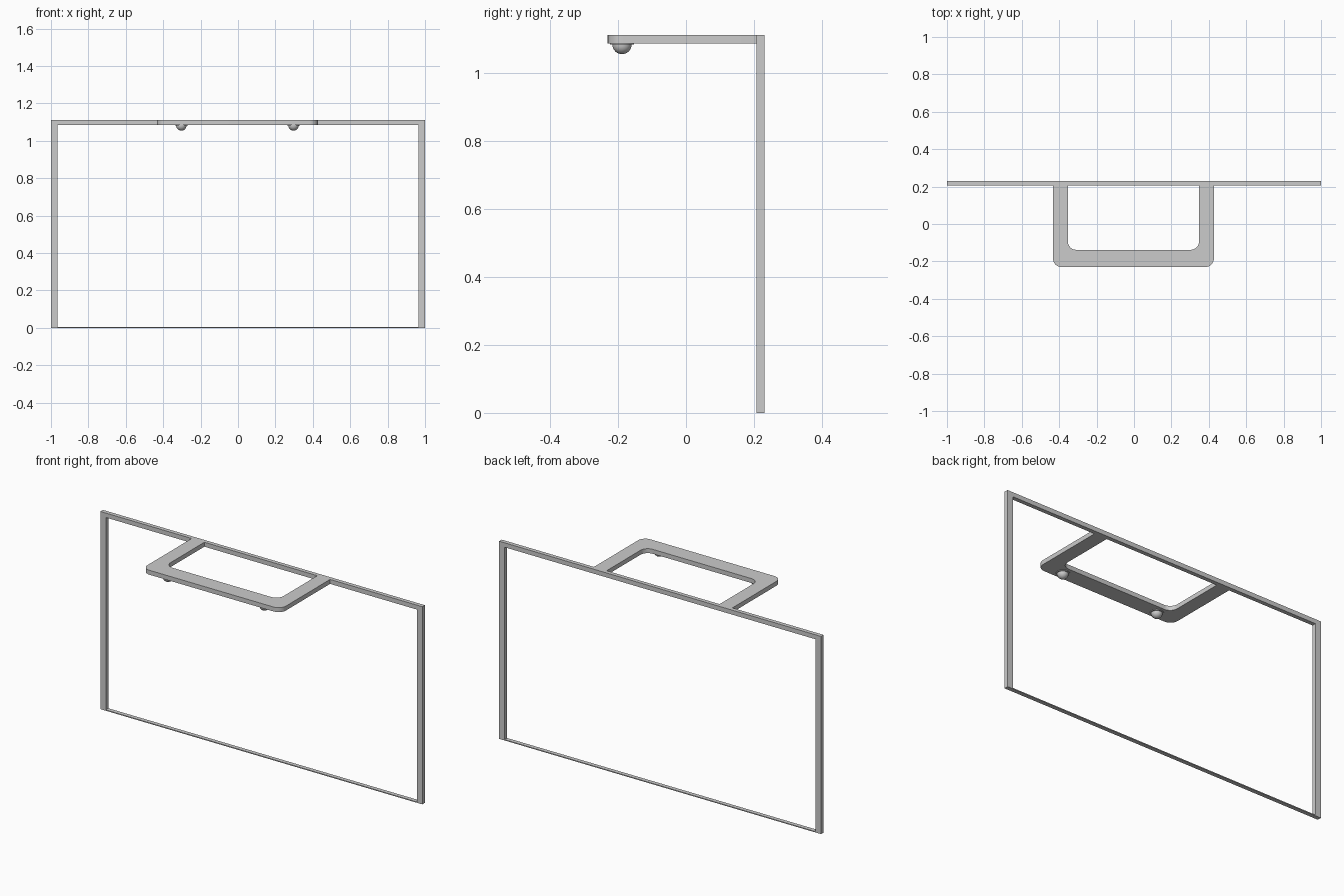
import bpy, bmesh, math

if "Cube" in bpy.data.objects:
    bpy.data.objects.remove(bpy.data.objects["Cube"])

TOP, CX = 1.11, -0.003          # overall height, slight offset of the hood


def finish(name, bm, smooth=False):
    bmesh.ops.recalc_face_normals(bm, faces=bm.faces[:])
    me = bpy.data.meshes.new(name)
    bm.to_mesh(me)
    bm.free()
    ob = bpy.data.objects.new(name, me)
    bpy.context.collection.objects.link(ob)
    if smooth:
        bpy.ops.object.select_all(action='DESELECT')
        ob.select_set(True)
        bpy.context.view_layer.objects.active = ob
        bpy.ops.object.shade_smooth_by_angle(angle=math.radians(35))
    return ob


def prism(name, outline, z0, z1, smooth=False):
    bm = bmesh.new()
    face = bm.faces.new([bm.verts.new((x, y, z0)) for x, y in outline])
    ext = bmesh.ops.extrude_face_region(bm, geom=[face])
    verts = [g for g in ext['geom'] if isinstance(g, bmesh.types.BMVert)]
    bmesh.ops.translate(bm, verts=verts, vec=(0, 0, z1 - z0))
    return finish(name, bm, smooth)


def bar(name, x0, x1, z0, z1, y0=0.207, y1=0.23):
    return prism(name, [(x0, y0), (x1, y0), (x1, y1), (x0, y1)], z0, z1)


def u_path(half, front, back, r, n=8):
    # open U from back left, round the front corners, to back right
    pts = [(CX - half, back)]
    for sx, start in ((-1, 180), (1, 270)):
        for i in range(n + 1):
            a = math.radians(start + 90 * i / n)
            pts.append((CX + sx * (half - r) + r * math.cos(a),
                        front + r + r * math.sin(a)))
    return pts + [(CX + half, back)]


# Rectangular frame
bar("frame_top", -1, 1, 1.085, TOP)
bar("frame_bottom", -0.966, 0.966, 0, 0.005)
bar("frame_post_left", -1, -0.966, 0, 1.085)
bar("frame_post_right", 0.966, 1, 0, 1.085)

# U-shaped overhead arm with rounded corners
outer = u_path(0.43, -0.23, 0.207, 0.045)
inner = u_path(0.351, -0.138, 0.207, 0.045)
prism("overhead_arm", outer + inner[::-1], 1.085, TOP, smooth=True)

# Round lamps below the arm: thin flange and dome
for side, sx in (("left", -1), ("right", 1)):
    profile = [(0.035, 1.085), (0.035, 1.082), (0.028, 1.082)]
    profile += [(0.028 * math.cos(t), 1.082 - 0.028 * math.sin(t))
                for t in (math.pi / 2 * i / 8 for i in range(1, 9))]
    bm = bmesh.new()
    vs = [bm.verts.new((r, 0, z)) for r, z in profile]
    edges = [bm.edges.new(p) for p in zip(vs, vs[1:])]
    bmesh.ops.spin(bm, geom=vs + edges, cent=(0, 0, 0), axis=(0, 0, 1),
                   angle=2 * math.pi, steps=32)
    bmesh.ops.remove_doubles(bm, verts=bm.verts[:], dist=1e-5)
    lamp = finish("lamp_" + side, bm, smooth=True)
    lamp.location = (CX + sx * 0.3, -0.188, 0)
